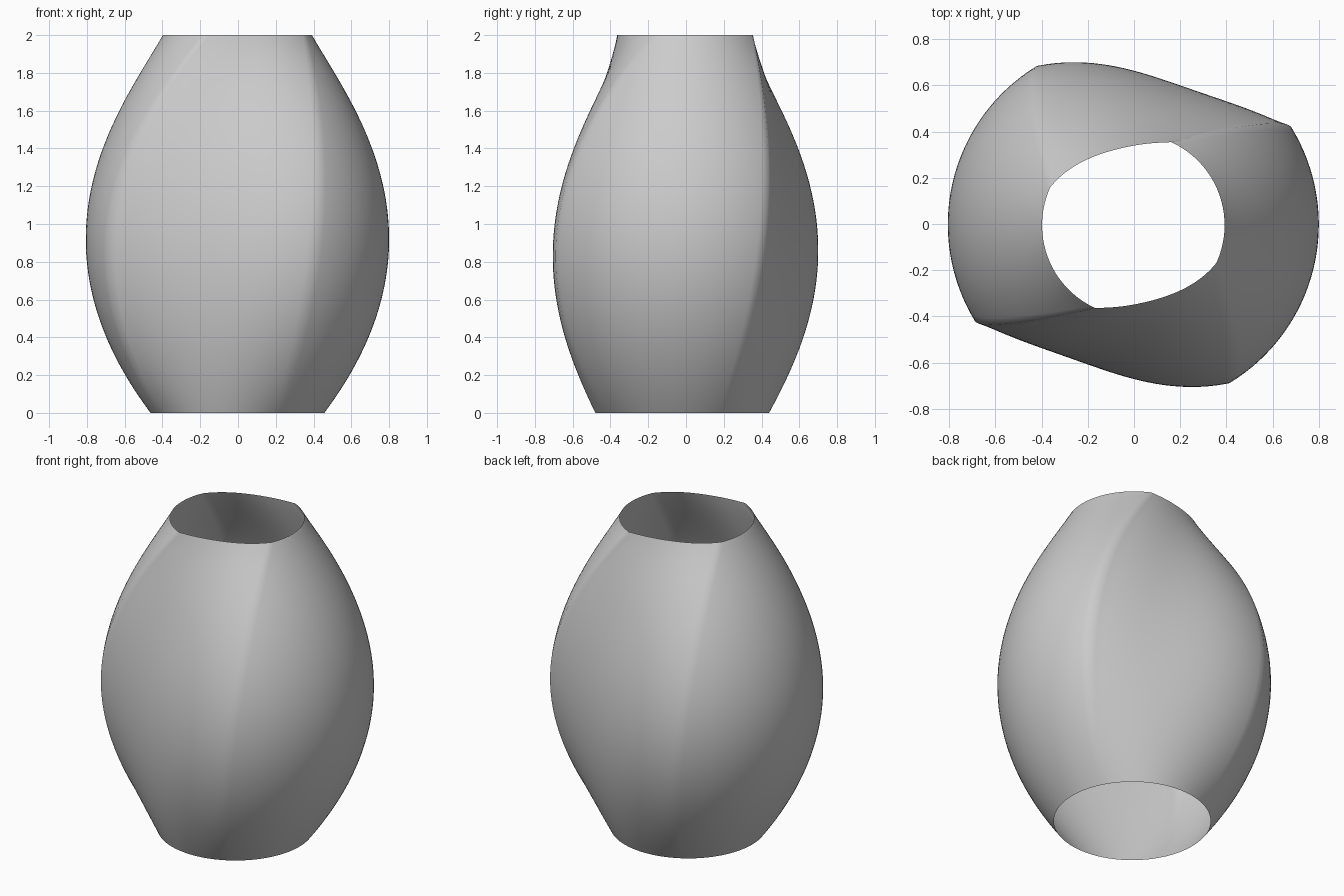
import bpy
import bmesh
import math

cube = bpy.data.objects.get("Cube")
if cube:
    bpy.data.objects.remove(cube)

HEIGHT = 2.0
LEVELS = 64
SIDES = 128

# Guide sections: radius, twist in degrees, flattening, shift in y
FOOT = (0.46, 27, 0.0, -0.02)
BELLY = (1.21, 28, 0.265, 0.01)
RIM = (0.395, 65.5, 0.15, -0.005)


def section(radius, twist, depth, shift):
    """Ring whose alternate quarters are round, and flattened from a sharp ridge."""
    points = []
    for k in range(SIDES):
        angle = math.tau * k / SIDES
        u = (angle % math.pi) / (math.pi / 2)
        r = radius * (1 - depth * math.sin(math.pi * u ** 0.85) if u < 1 else 1)
        turn = angle + math.radians(twist)
        points.append((r * math.cos(turn) - 0.003, r * math.sin(turn) + shift))
    return points


# Open shell: a quadratic loft steered by the belly section
foot, belly, rim = (section(*s) for s in (FOOT, BELLY, RIM))
bm = bmesh.new()
rings = []
for level in range(LEVELS + 1):
    t = level / LEVELS
    a, b, c = (1 - t) ** 2, 2 * t * (1 - t), t * t
    rings.append([bm.verts.new((a * p[0] + b * q[0] + c * r[0],
                                a * p[1] + b * q[1] + c * r[1], HEIGHT * t))
                  for p, q, r in zip(foot, belly, rim)])
for low, high in zip(rings, rings[1:]):
    for k in range(SIDES):
        n = (k + 1) % SIDES
        bm.faces.new((low[k], low[n], high[n], high[k]))

mesh = bpy.data.meshes.new("vase_shell")
bm.to_mesh(mesh)
bm.free()
shell = bpy.data.objects.new("vase_shell", mesh)
bpy.context.collection.objects.link(shell)

# Plain grey finish
grey = bpy.data.materials.new("plain_grey")
grey.use_nodes = True
colour = (0.6, 0.6, 0.6, 1)
grey.diffuse_color = colour
grey.node_tree.nodes["Principled BSDF"].inputs["Base Color"].default_value = colour
mesh.materials.append(grey)

bpy.context.view_layer.objects.active = shell
shell.select_set(True)
bpy.ops.object.shade_smooth_by_angle(angle=math.radians(60))
